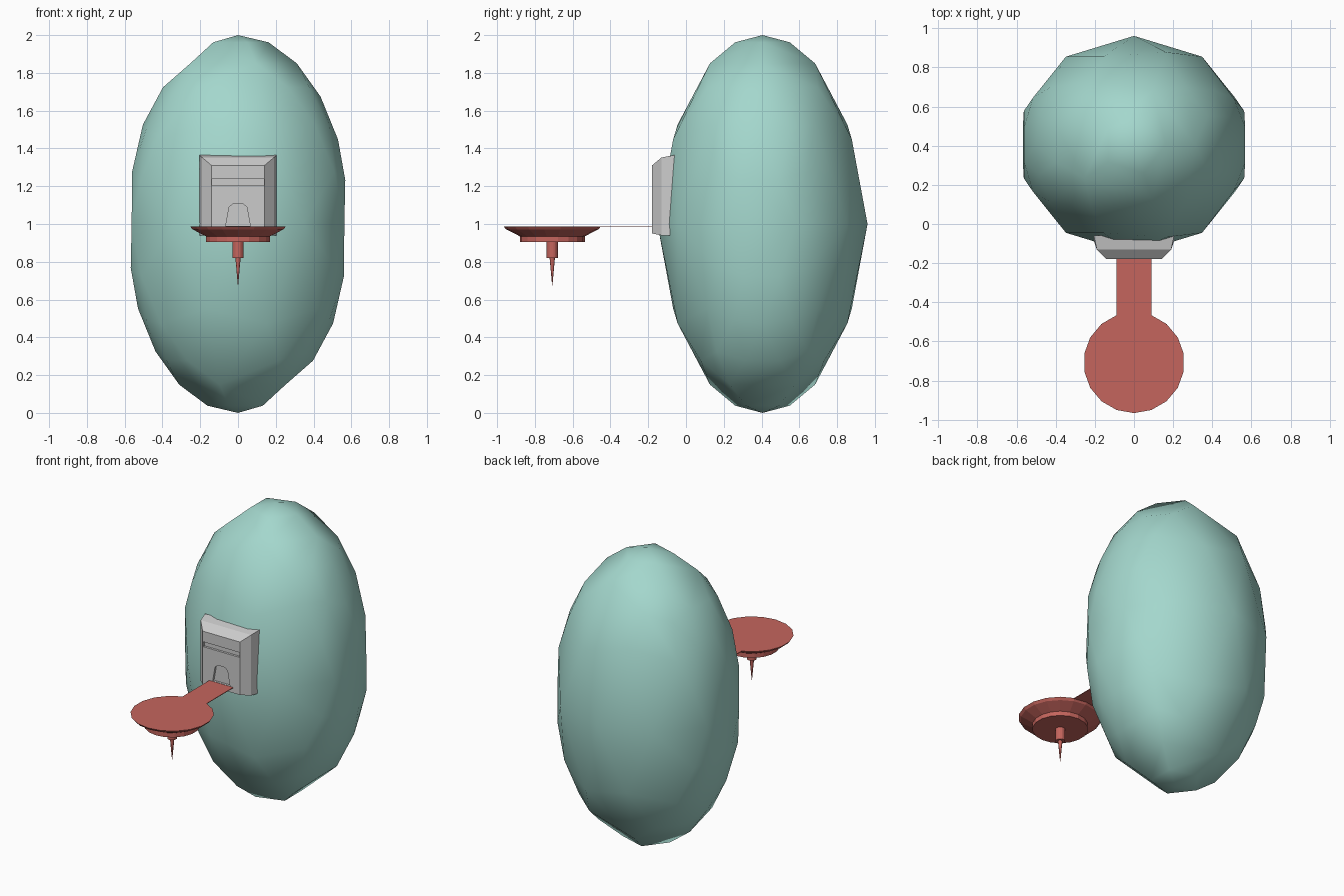
import bpy, bmesh, math
from mathutils import Vector

if "Cube" in bpy.data.objects:
    bpy.data.objects.remove(bpy.data.objects["Cube"])


def material(name, rgb):
    m = bpy.data.materials.new(name)
    m.diffuse_color = (*rgb, 1)
    m.use_nodes = True
    m.node_tree.nodes["Principled BSDF"].inputs["Base Color"].default_value = m.diffuse_color
    return m


def finish(bm, name, mat=None, smooth=False):
    bmesh.ops.recalc_face_normals(bm, faces=bm.faces[:])
    me = bpy.data.meshes.new(name)
    bm.to_mesh(me)
    bm.free()
    for p in me.polygons:
        p.use_smooth = smooth
    if mat:
        me.materials.append(mat)
    ob = bpy.data.objects.new(name, me)
    bpy.context.collection.objects.link(ob)
    return ob


def loft(name, rings, mat=None):
    """Solid through a list of point rings with equal counts."""
    bm = bmesh.new()
    vs = [[bm.verts.new(p) for p in r] for r in rings]
    n = len(rings[0])
    for a, b in zip(vs, vs[1:]):
        for i in range(n):
            j = (i + 1) % n
            bm.faces.new((a[i], a[j], b[j], b[i]))
    bm.faces.new(vs[0])
    bm.faces.new(vs[-1])
    return finish(bm, name, mat)


teal = material("teal", (0.37, 0.68, 0.61))
red = material("red", (0.56, 0.13, 0.11))

# Egg-shaped hull: coarse icosphere, refined along its left and right flanks
bm = bmesh.new()
bmesh.ops.create_icosphere(bm, subdivisions=2, radius=1)
flank = [e for e in bm.edges
         if abs(e.verts[0].co.z - e.verts[1].co.z) > 0.05
         and abs((e.verts[0].co.y + e.verts[1].co.y) / 2) < 0.6]
bmesh.ops.subdivide_edges(bm, edges=flank, cuts=1)
bmesh.ops.triangulate(bm, faces=bm.faces[:])
for v in bm.verts:
    v.co.normalize()
    v.co = Vector((v.co.x * 0.592, v.co.y * 0.556 + 0.405, max(1 + v.co.z, 0.0)))
finish(bm, "hull", teal, smooth=True)


# Entrance block: rectangular rings narrowing towards the front
def rect(w, z0, z1, y0, y1):
    return [(-w, y0, z0), (w, y0, z0), (w, y1, z1), (-w, y1, z1)]


block = loft("entrance_block", [
    rect(0.205, 0.94, 1.365, -0.085, -0.06),
    rect(0.19, 0.94, 1.352, -0.13, -0.13),
    rect(0.14, 0.95, 1.31, -0.18, -0.18)])

# Slot and doorway cut into the block
door = [(-0.065, 0.99), (0.065, 0.99), (0.047, 1.09), (0.025, 1.107),
        (-0.025, 1.107), (-0.047, 1.09)]
slot = [(-0.138, 1.205), (0.138, 1.205), (0.138, 1.238), (-0.138, 1.238)]
for name, shape in (("door_cutter", door), ("slot_cutter", slot)):
    cutter = loft(name, [[(x, y, z) for x, z in shape] for y in (-0.165, -0.25)])
    cutter.hide_render = True
    cutter.hide_viewport = False
    mod = block.modifiers.new(name, 'BOOLEAN')
    mod.operation = 'DIFFERENCE'
    mod.solver = 'EXACT'
    mod.object = cutter
    bpy.context.view_layer.objects.active = block
    bpy.ops.object.modifier_apply(modifier=name)
    bpy.data.objects.remove(cutter)


# Round landing platform with stem and needle
def ring(r, z, n=18):
    return [(r * math.sin(2 * math.pi * i / n),
             -0.708 - r * math.cos(2 * math.pi * i / n), z) for i in range(n)]


loft("landing_platform", [ring(r, z) for r, z in (
    (0.258, 0.988), (0.245, 0.972), (0.172, 0.935), (0.172, 0.905),
    (0.03, 0.905), (0.03, 0.82), (0.014, 0.82), (0.001, 0.675))], red)

# Thin walkway to the entrance
loft("walkway", [[(-0.09, -0.48, z), (0.09, -0.48, z),
                  (0.09, -0.14, z), (-0.09, -0.14, z)] for z in (0.984, 0.988)], red)
